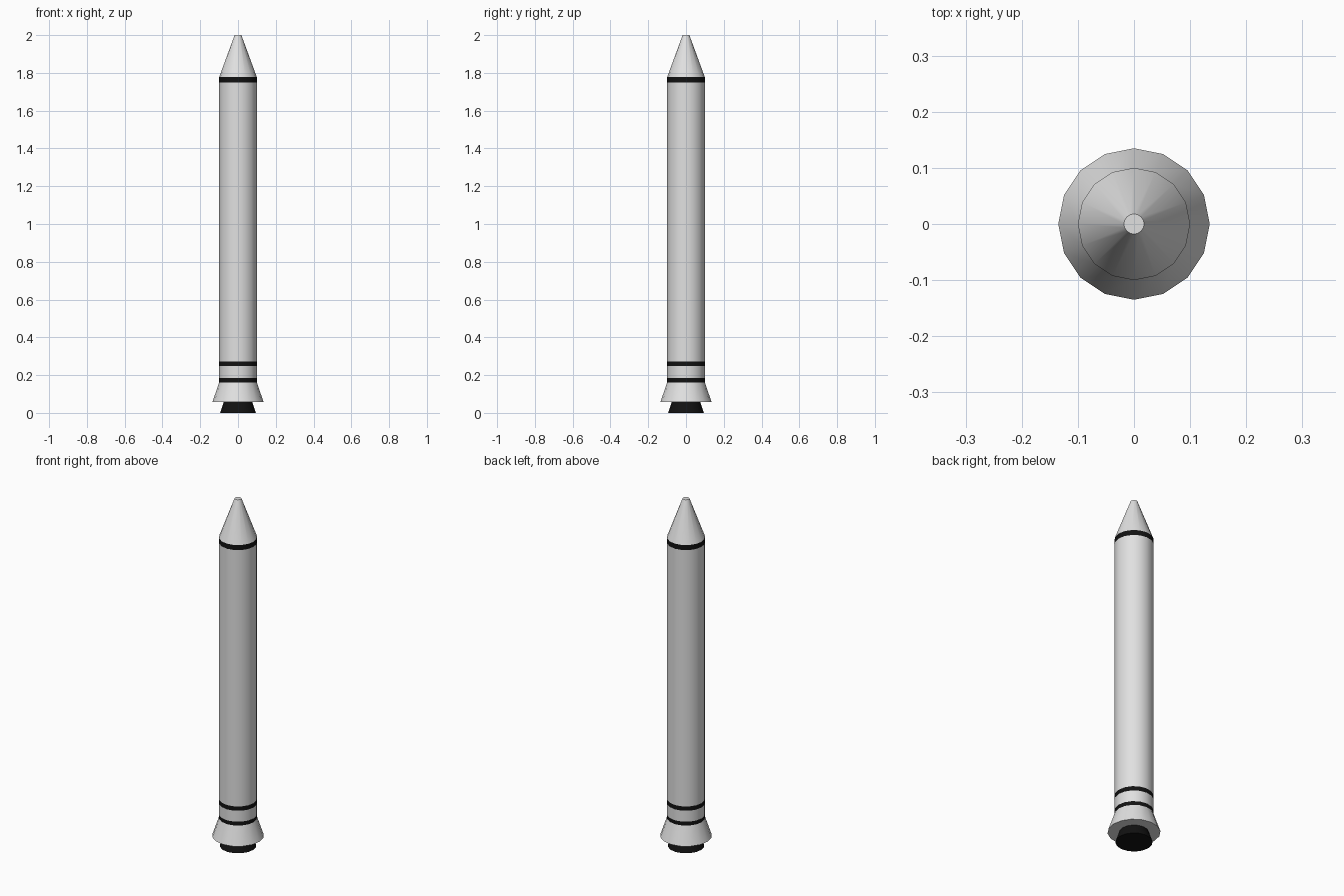
import bpy
import bmesh
import math

cube = bpy.data.objects.get("Cube")
if cube:
    bpy.data.objects.remove(cube, do_unlink=True)

SIDES = 16


def make_material(name, rgb):
    mat = bpy.data.materials.new(name)
    mat.use_nodes = True
    mat.diffuse_color = (*rgb, 1)
    mat.node_tree.nodes["Principled BSDF"].inputs["Base Color"].default_value = (*rgb, 1)
    return mat


white = make_material("hull white", (0.75, 0.75, 0.75))
black = make_material("matte black", (0.006, 0.006, 0.006))


def lathe(name, profile, colours, cap_bottom=False, cap_top=False):
    """Turn (radius, height) pairs about z, with one colour per ring of faces."""
    mesh = bpy.data.meshes.new(name)
    mats = list(dict.fromkeys(colours))
    for mat in mats:
        mesh.materials.append(mat)
    bm = bmesh.new()
    angles = [math.tau * i / SIDES for i in range(SIDES)]
    rings = [[bm.verts.new((r * math.cos(a), r * math.sin(a), z)) for a in angles]
             for r, z in profile]
    for low, high, mat in zip(rings, rings[1:], colours):
        for i in range(SIDES):
            j = (i + 1) % SIDES
            face = bm.faces.new((low[i], low[j], high[j], high[i]))
            face.material_index = mats.index(mat)
    if cap_bottom:
        bm.faces.new(rings[0][::-1]).material_index = mats.index(colours[0])
    if cap_top:
        bm.faces.new(rings[-1]).material_index = mats.index(colours[-1])
    bm.to_mesh(mesh)
    bm.free()
    obj = bpy.data.objects.new(name, mesh)
    bpy.context.collection.objects.link(obj)
    bpy.ops.object.select_all(action="DESELECT")
    obj.select_set(True)
    bpy.context.view_layer.objects.active = obj
    bpy.ops.object.shade_smooth_by_angle(angle=math.radians(30))
    return obj


# Engine nozzle below the flared skirt
lathe("engine_nozzle", [(0.095, 0), (0.075, 0.058)], [black], cap_bottom=True)
lathe("flared_skirt", [(0.135, 0.058), (0.1, 0.162)], [white], cap_bottom=True)

# Straight tube with three painted bands
heights = [0.162, 0.184, 0.247, 0.272, 1.748, 1.777]
lathe("body_tube", [(0.1, z) for z in heights], [black, white, black, white, black])

# Blunt nose cone
lathe("nose_cone", [(0.1, 1.777), (0.018, 2.0)], [white], cap_top=True)
